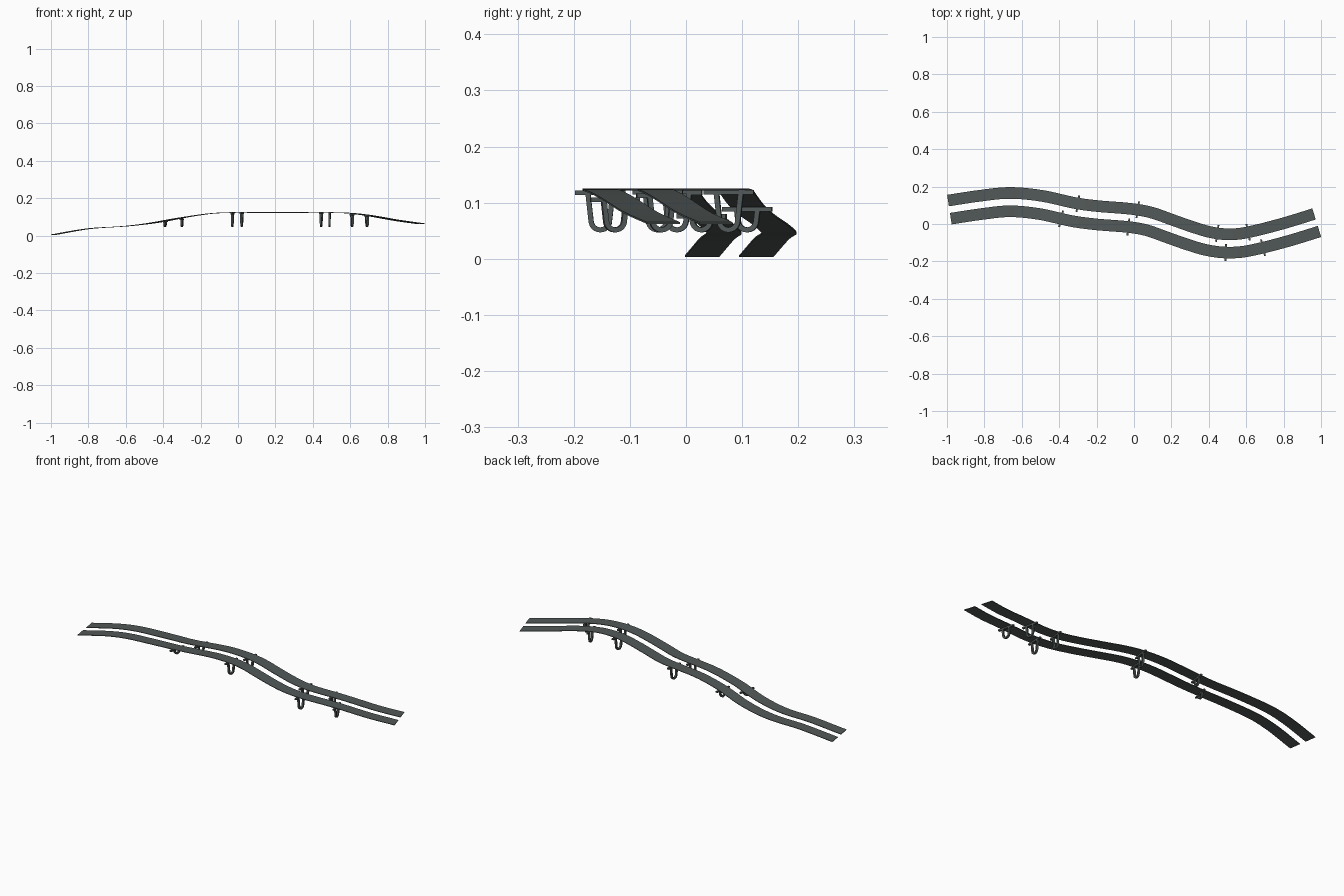
import bpy, bmesh, math
from mathutils import Vector, Matrix

if "Cube" in bpy.data.objects:
    bpy.data.objects.remove(bpy.data.objects["Cube"])

PLAN = [(-1.0, .075), (-.82, .102), (-.665, .117), (-.5, .102), (-.32, .063), (-.2, .047),
        (-.02, .032), (.08, .014), (.2, -.028), (.3, -.063), (.4, -.092), (.5, -.104),
        (.6, -.096), (.8, -.047), (1.0, .014)]
RISE = [(-1.0, .004), (-.8, .038), (-.6, .052), (-.45, .070), (-.3, .097), (-.15, .119),
        (-.03, .125), (.1, .125), (.3, .125), (.5, .125), (.6, .121), (.7, .109),
        (.85, .083), (1.0, .062)]
OFFSET, HALF, THICK, FOOT = .049, .031, .003, .047

mat = bpy.data.materials.new("dark_grey")
mat.diffuse_color = (.085, .1, .098, 1)
mat.use_nodes = True
mat.node_tree.nodes["Principled BSDF"].inputs["Base Color"].default_value = mat.diffuse_color


def sample(table, x):
    """Smooth curve through the table points."""
    n = len(table)
    i = max(k for k in range(n - 1) if k == 0 or table[k][0] <= x)

    def slope(k):
        a, b = table[max(k - 1, 0)], table[min(k + 1, n - 1)]
        return (b[1] - a[1]) / (b[0] - a[0])
    (x0, y0), (x1, y1) = table[i], table[i + 1]
    h = x1 - x0
    t = (x - x0) / h
    return ((2*t**3 - 3*t*t + 1) * y0 + (t**3 - 2*t*t + t) * h * slope(i)
            + (3*t*t - 2*t**3) * y1 + (t**3 - t*t) * h * slope(i + 1))


def frame(x):
    """Centre point and sideways direction of the road."""
    d = (sample(PLAN, x + .004) - sample(PLAN, x - .004)) / .008
    return Vector((x, sample(PLAN, x), sample(RISE, x))), Vector((-d, 1, 0)).normalized()


def finish(name, bm):
    bmesh.ops.recalc_face_normals(bm, faces=bm.faces)
    me = bpy.data.meshes.new(name)
    bm.to_mesh(me)
    bm.free()
    me.materials.append(mat)
    ob = bpy.data.objects.new(name, me)
    bpy.context.collection.objects.link(ob)
    return ob


def loft(name, rings, place=None):
    """Join four-sided rings into a closed solid."""
    bm = bmesh.new()
    vs = [[bm.verts.new(p) for p in r] for r in rings]
    for a, b in zip(vs, vs[1:]):
        for k in range(4):
            bm.faces.new((a[k], a[(k + 1) % 4], b[(k + 1) % 4], b[k]))
    bm.faces.new(vs[0])
    bm.faces.new(vs[-1])
    if place:
        bm.transform(place)
    return finish(name, bm)


# Road decks
def deck(name, side):
    rings = []
    for i in range(97):
        c, n = frame(-.987 + 1.964 * i / 96)
        l, r = c + n * (side * OFFSET + HALF), c + n * (side * OFFSET - HALF)
        down = Vector((0, 0, THICK))
        rings.append([l, r, r - down, l - down])
    loft(name, rings)


# Piers: crossbar with a U-shaped support hanging below
def pier(name, side, px):
    x = px
    for _ in range(6):
        c, n = frame(x)
        x += px - (c.x + n.x * side * OFFSET)
    c, n = frame(x)
    p = c + n * side * OFFSET
    place = Matrix.Translation((p.x, p.y, 0)) @ Matrix.Rotation(math.atan2(-n.x, n.y), 4, 'Z')
    top, t, w = p.z - THICK, .005, .0045
    loft(name + "_crossbar", [[(-t, y, top - .008), (t, y, top - .008), (t, y, top), (-t, y, top)]
                              for y in (-.045, .045)], place)
    rad = .0165
    mid = FOOT + rad + w
    lean = .006 * (top - mid) / .055
    path = [(-rad - lean, top - .002)]
    path += [(-rad * math.cos(a), mid - rad * math.sin(a))
             for a in (math.pi * k / 12 for k in range(13))]
    path += [(rad + lean, top - .002)]
    rings = []
    for i, (y, z) in enumerate(path):
        a, b = path[max(i - 1, 0)], path[min(i + 1, len(path) - 1)]
        d = Vector((b[0] - a[0], b[1] - a[1])).normalized() * w
        ny, nz = -d.y, d.x
        rings.append([(-t, y - ny, z - nz), (t, y - ny, z - nz),
                      (t, y + ny, z + nz), (-t, y + ny, z + nz)])
    loft(name + "_support", rings, place)


for label, side, xs in (("back", 1, (-.30, .02, .445, .61)), ("front", -1, (-.39, -.03, .49, .69))):
    deck(label + "_road_deck", side)
    for i, x in enumerate(xs):
        pier(f"{label}_pier_{i + 1}", side, x)
